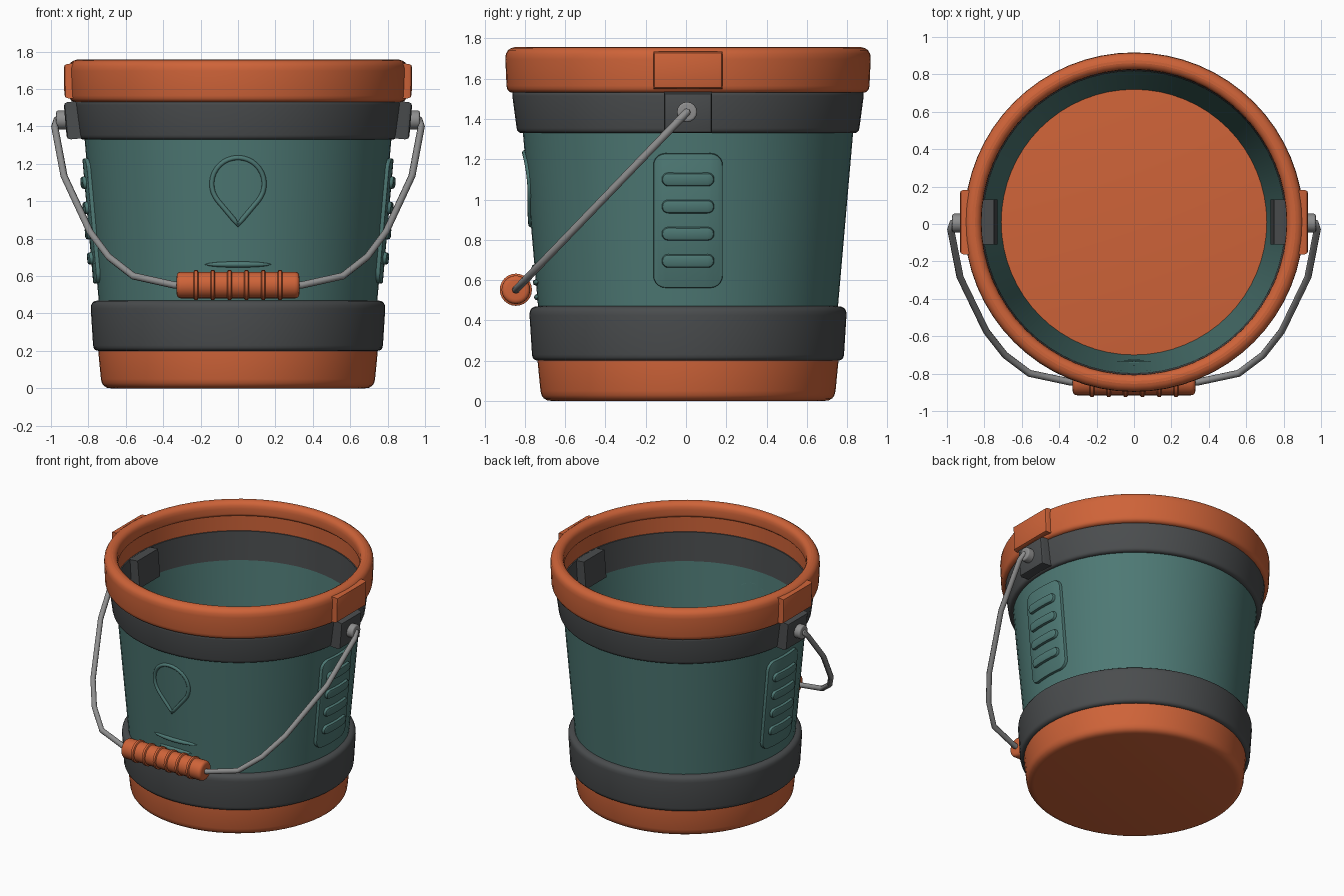
import bpy, bmesh, math
from mathutils import Matrix, Vector

if "Cube" in bpy.data.objects:
    bpy.data.objects.remove(bpy.data.objects["Cube"])

CY = 0.01            # bucket axis sits slightly behind the origin
TILT = 0.087         # slope of the wall


def mat(name, c):
    m = bpy.data.materials.new(name)
    m.diffuse_color = (*c, 1)
    m.use_nodes = True
    m.node_tree.nodes["Principled BSDF"].inputs["Base Color"].default_value = m.diffuse_color
    return m


ORANGE = mat("orange plastic", (0.62, 0.125, 0.04))
TEAL = mat("teal plastic", (0.075, 0.19, 0.175))
DARK = mat("dark grey rubber", (0.068, 0.073, 0.076))
METAL = mat("grey metal", (0.27, 0.27, 0.27))


def wall(z):
    return 0.745 + (z - 0.47) * 0.0872


def finish(name, bm, m, angle=35):
    bmesh.ops.recalc_face_normals(bm, faces=bm.faces)
    me = bpy.data.meshes.new(name)
    bm.to_mesh(me)
    bm.free()
    me.materials.append(m)
    me.shade_smooth()
    me.set_sharp_from_angle(angle=math.radians(angle))
    ob = bpy.data.objects.new(name, me)
    bpy.context.collection.objects.link(ob)
    return ob


def lathe(name, corners, m, matrix=None, segs=64):
    """Spin a closed profile of (radius, height, corner rounding)."""
    pts, n = [], len(corners)
    for i, (r, z, b) in enumerate(corners):
        p = Vector((r, z))
        if not b:
            pts.append(p)
            continue
        a = p + (Vector(corners[i - 1][:2]) - p).normalized() * b
        c = p + (Vector(corners[(i + 1) % n][:2]) - p).normalized() * b
        for k in range(5):
            t = k / 4
            pts.append(a * (1 - t) ** 2 + p * 2 * t * (1 - t) + c * t * t)
    bm = bmesh.new()
    rings = []
    for k in range(segs):
        a = 2 * math.pi * k / segs
        rings.append([bm.verts.new((p.x * math.cos(a), p.x * math.sin(a), p.y)) for p in pts])
    for k in range(segs):
        r0, r1 = rings[k], rings[(k + 1) % segs]
        for i in range(len(pts)):
            j = (i + 1) % len(pts)
            if pts[i].x < 1e-6 and pts[j].x < 1e-6:
                continue
            bm.faces.new((r0[i], r1[i], r1[j], r0[j]))
    bmesh.ops.remove_doubles(bm, verts=bm.verts, dist=1e-5)
    bmesh.ops.dissolve_degenerate(bm, edges=bm.edges, dist=1e-5)
    bm.transform(matrix or Matrix.Translation((0, CY, 0)))
    return finish(name, bm, m)


def side_box(name, size, x, z, m, side, corner=0.0, edge=0.015, bend=0.0, tilt=TILT):
    """Box on the left or right wall; x is its outer face before tilting."""
    bm = bmesh.new()
    bmesh.ops.create_cube(bm, size=1, matrix=Matrix.Diagonal((*size, 1)))
    if corner:
        es = [e for e in bm.edges if abs(e.verts[0].co.x - e.verts[1].co.x) > 1e-4]
        bmesh.ops.bevel(bm, geom=es, offset=corner, segments=5, profile=0.5, affect='EDGES')
    top = size[0] / 2 - 1e-4
    es = [e for e in bm.edges if all(v.co.x > top for v in e.verts)]
    bmesh.ops.bevel(bm, geom=es, offset=edge, segments=2, profile=0.5, affect='EDGES')
    if bend:
        for k in range(-3, 4):
            bmesh.ops.bisect_plane(bm, geom=bm.verts[:] + bm.edges[:] + bm.faces[:],
                                   plane_co=(0, k * size[1] / 8, 0), plane_no=(0, 1, 0))
        for v in bm.verts:
            v.co.x -= v.co.y ** 2 / (2 * bend)
    bm.transform(Matrix.Translation((0, CY, 0))
                 @ Matrix.Rotation(0 if side > 0 else math.pi, 4, 'Z')
                 @ Matrix.Translation((x - size[0] / 2, 0, z))
                 @ Matrix.Rotation(tilt, 4, 'Y'))
    return finish(name, bm, m)


def tube(name, pts, radius, m, closed=False, taper=None):
    cu = bpy.data.curves.new(name, 'CURVE')
    cu.dimensions = '3D'
    cu.bevel_depth = radius
    cu.bevel_resolution = 2
    cu.use_fill_caps = True
    sp = cu.splines.new('POLY')
    sp.points.add(len(pts) - 1)
    for i, p in enumerate(pts):
        sp.points[i].co = (*p, 1)
        sp.points[i].radius = taper[i] if taper else 1
    sp.use_cyclic_u = closed
    tmp = bpy.data.objects.new(name + "_path", cu)
    bpy.context.collection.objects.link(tmp)
    me = bpy.data.meshes.new_from_object(tmp.evaluated_get(bpy.context.evaluated_depsgraph_get()))
    bm = bmesh.new()
    bm.from_mesh(me)
    bpy.data.objects.remove(tmp)
    bpy.data.curves.remove(cu)
    bpy.data.meshes.remove(me)
    return finish(name, bm, m, 50)


def on_front(x, z, lift=0.0):
    r = wall(z) + lift
    return (x, CY - math.sqrt(r * r - x * x), z)


# Bucket shells, from the ground up
lathe("base", [(0, 0, 0), (0.728, 0, 0.05), (0.748, 0.205, 0.01), (0, 0.205, 0)], ORANGE)
lathe("lower_band", [(0.73, 0.2, 0), (0.773, 0.2, 0.03), (0.79, 0.47, 0.045), (0.74, 0.47, 0)], DARK)
lathe("body_wall", [(wall(0.2), 0.2, 0), (wall(1.36), 1.36, 0),
                    (wall(1.36) - 0.012, 1.36, 0), (wall(0.2) - 0.012, 0.2, 0)], TEAL)
lathe("upper_band", [(0.807, 1.33, 0), (0.848, 1.33, 0.025), (0.876, 1.54, 0.025), (0.82, 1.54, 0)], DARK)
lathe("rim", [(0.828, 1.53, 0), (0.9, 1.53, 0.035), (0.91, 1.757, 0.06), (0.815, 1.757, 0.05),
              (0.815, 1.66, 0.01), (0.828, 1.65, 0)], ORANGE)

# Side panels, ribs, brackets, rim clips and pivots
for s, tag in ((1, "right"), (-1, "left")):
    side_box(tag + "_panel", (0.03, 0.345, 0.67), wall(0.895) + 0.021, 0.895, TEAL, s, 0.06, 0.008, 0.79)
    for i in range(4):
        z = 1.1 - 0.135 * i
        side_box(f"{tag}_rib_{i + 1}", (0.045, 0.26, 0.066), wall(z) + 0.042, z, TEAL, s, 0.031, 0.014, 0.79)
    side_box(tag + "_bracket", (0.185, 0.24, 0.2), 0.924, 1.437, DARK, s, 0, 0.02)
    side_box(tag + "_rim_clip", (0.08, 0.345, 0.185), 0.93, 1.643, ORANGE, s, 0, 0.02, 0, 0.02)
    lathe(tag + "_pivot", [(0, 0, 0), (0.05, 0, 0), (0.05, 0.06, 0.012), (0, 0.06, 0)], METAL,
          Matrix.Translation((0.912 * s, 0.005, 1.435)) @ Matrix.Rotation(s * math.pi / 2, 4, 'Y'), 16)

# Raised droplet outline on the front
R, ZC, TIP = 0.14, 1.093, 0.875
a0 = math.acos(R / (ZC - TIP))
drop = [on_front(0, TIP)]
for k in range(4):
    t = (k + 1) / 5
    drop.append(on_front(R * math.sin(a0) * t, TIP + (ZC - R * math.cos(a0) - TIP) * t))
for k in range(25):
    a = a0 + (2 * math.pi - 2 * a0) * k / 24
    drop.append(on_front(R * math.sin(a), ZC - R * math.cos(a)))
for k in range(4):
    t = 1 - (k + 1) / 5
    drop.append(on_front(-R * math.sin(a0) * t, TIP + (ZC - R * math.cos(a0) - TIP) * t))
tube("droplet_outline", drop, 0.013, TEAL, closed=True)

# Tapered ripple lines below the droplet
for i, (z, w) in enumerate(((0.662, 0.175), (0.588, 0.13), (0.515, 0.08))):
    ts = [k / 8 - 1 for k in range(17)]
    tube(f"ripple_{i + 1}", [on_front(w * t, z) for t in ts], 0.016, TEAL,
         taper=[max(0.12, math.sqrt(1 - t * t)) for t in ts])

# Wire handle hanging towards the front
half = [(0.94, 0), (0.972, 0.0), (0.98, 0.04), (0.93, 0.34), (0.79, 0.68),
        (0.69, 0.83), (0.56, 0.945), (0.34, 1), (0.2, 1)]
path = [(x, t) for x, t in half] + [(-x, t) for x, t in reversed(half)]
tube("wire_handle", [(x, 0.005 - 0.85 * t, 1.435 - 0.883 * t) for x, t in path], 0.019, METAL)

# Ribbed grip
prof = [(0, -0.328, 0), (0.071, -0.328, 0.025)]
for k in range(6):
    x = -0.225 + 0.09 * k
    prof += [(0.071, x - 0.013, 0), (0.08, x - 0.008, 0), (0.08, x + 0.008, 0), (0.071, x + 0.013, 0)]
prof += [(0.071, 0.328, 0.025), (0, 0.328, 0)]
lathe("handle_grip", prof, ORANGE,
      Matrix.Translation((0, -0.845, 0.552)) @ Matrix.Rotation(math.pi / 2, 4, 'Y'), 24)
